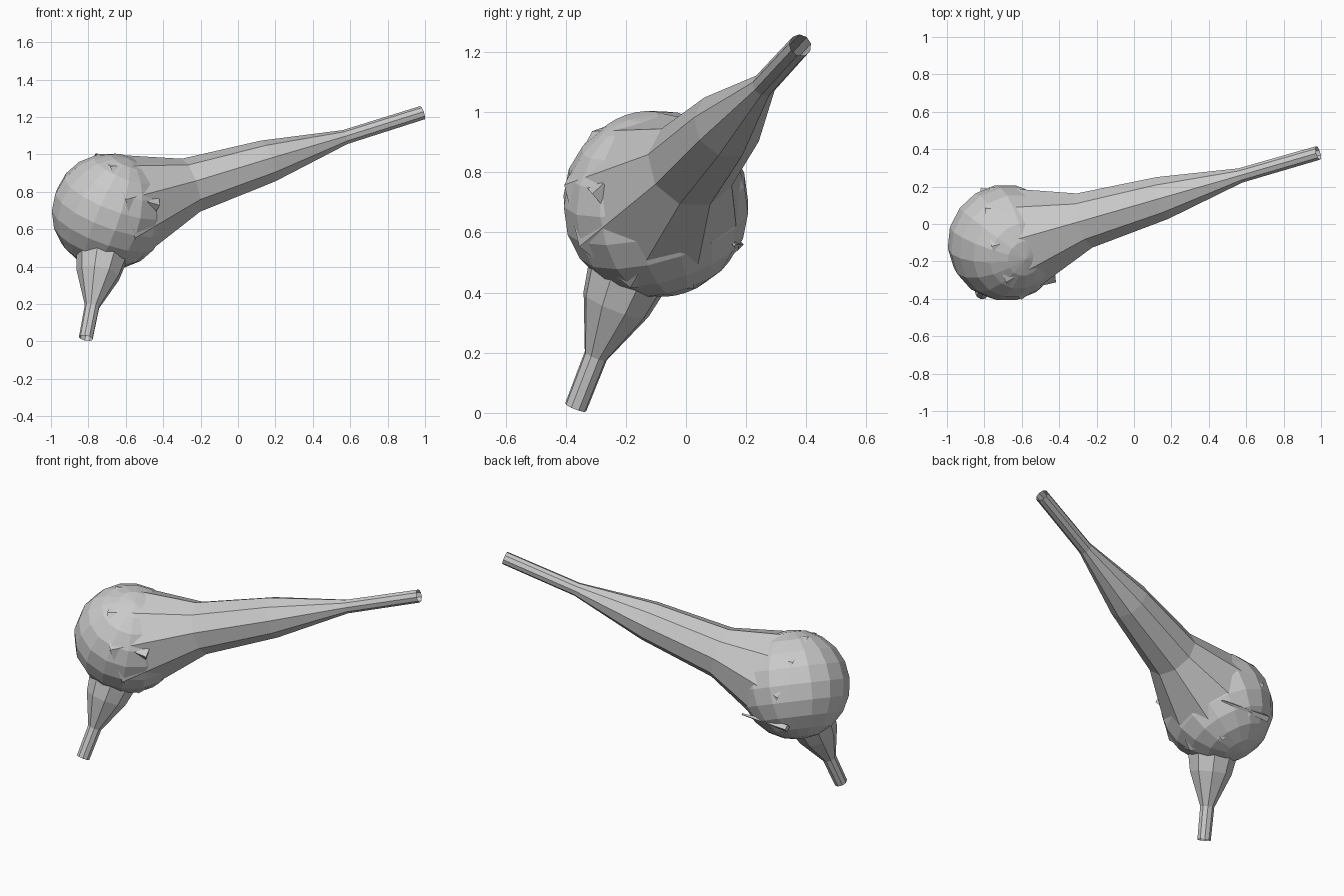
import bpy, bmesh, math
from mathutils import Vector

if "Cube" in bpy.data.objects:
    bpy.data.objects.remove(bpy.data.objects["Cube"])

CENTRE = Vector((-0.685, -0.10, 0.695))


def tube(name, points, radii, sides=9, phase=0.0, closed=False):
    """Loft rings of the given radii along a straight path."""
    pts = [Vector(p) for p in points]
    axis = (pts[-1] - pts[0]).normalized()
    ref = Vector((0, 0, 1)) if abs(axis.z) < 0.8 else Vector((-1, 0, 0))
    u = ref.cross(axis).normalized()
    v = axis.cross(u)
    bm = bmesh.new()
    rings = []
    for p, r in zip(pts, radii):
        angles = [phase + math.tau * i / sides for i in range(sides)]
        rings.append([bm.verts.new(p + r * (u * math.cos(a) + v * math.sin(a))) for a in angles])
    for a, b in zip(rings, rings[1:]):
        for i in range(sides):
            j = (i + 1) % sides
            bm.faces.new((a[i], a[j], b[j], b[i]))
    if closed:
        bm.faces.new(rings[0][::-1])
        bm.faces.new(rings[-1])
    me = bpy.data.meshes.new(name)
    bm.to_mesh(me)
    bm.free()
    ob = bpy.data.objects.new(name, me)
    bpy.context.collection.objects.link(ob)
    return ob


def steps(start, end):
    """Five evenly spaced points from start to end."""
    s, e = Vector(start), Vector(end)
    return [s.lerp(e, i / 4) for i in range(5)]


# rounded body
bpy.ops.mesh.primitive_uv_sphere_add(segments=16, ring_count=10, radius=0.312,
                                     location=CENTRE, rotation=(0.35, 0.3, 0.2))
bpy.context.object.name = "body"

# long and short tapering branches, open at the tips
taper = [0.318, 0.153, 0.118, 0.04, 0.038]
tube("long_branch", steps((-0.672, -0.10, 0.70), (0.985, 0.38, 1.222)), taper,
     phase=math.radians(-71))
tube("short_branch", steps((-0.68, -0.10, 0.70), (-0.813, -0.367, 0.018)),
     [0.29, 0.155, 0.118, 0.04, 0.038], phase=math.radians(10))

# small slivers breaking through the body surface
tube("front_sliver", [(-0.64, -0.36, 0.79), (-0.43, -0.278, 0.728)], [0.005, 0.036], 4, closed=True)
tube("back_sliver", [(-0.82, 0.17, 0.56), (-0.50, 0.16, 0.56)], [0.022, 0.006], 4, closed=True)
